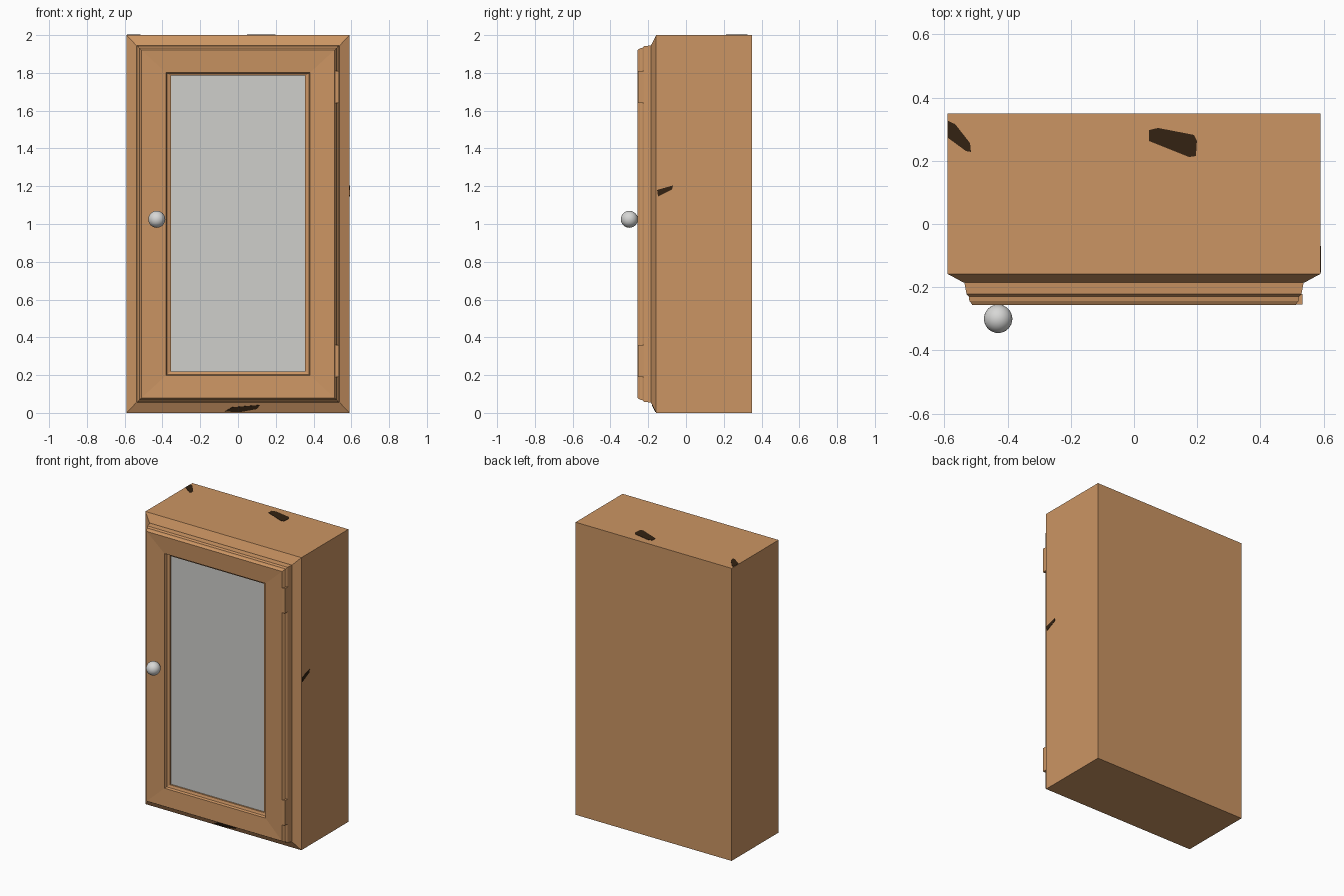
import bpy, bmesh
from mathutils import Vector

if "Cube" in bpy.data.objects:
    bpy.data.objects.remove(bpy.data.objects["Cube"])


def material(name, rgb):
    m = bpy.data.materials.new(name)
    m.diffuse_color = (*rgb, 1)
    m.use_nodes = True
    m.node_tree.nodes["Principled BSDF"].inputs["Base Color"].default_value = m.diffuse_color
    return m


WOOD = material("warm wood", (0.60, 0.30, 0.125))
GLASS = material("pale grey", (0.62, 0.62, 0.60))
METAL = material("knob silver", (0.68, 0.68, 0.67))
DARK = material("dark chip", (0.033, 0.016, 0.006))


def finish(name, bm, mat):
    bmesh.ops.recalc_face_normals(bm, faces=bm.faces)
    me = bpy.data.meshes.new(name)
    bm.to_mesh(me)
    bm.free()
    ob = bpy.data.objects.new(name, me)
    bpy.context.collection.objects.link(ob)
    me.materials.append(mat)
    return ob


def nested_rings(name, rings, mat, cap_back=True, cap_front=True):
    """Loft rectangles given as (half width, bottom z, top z, y), back to front."""
    bm = bmesh.new()
    loops = [[bm.verts.new(p) for p in ((-w, y, a), (w, y, a), (w, y, b), (-w, y, b))]
             for w, a, b, y in rings]
    for p, q in zip(loops, loops[1:]):
        for i in range(4):
            j = (i + 1) % 4
            bm.faces.new((p[i], p[j], q[j], q[i]))
    if cap_back:
        bm.faces.new(loops[0])
    if cap_front:
        bm.faces.new(loops[-1])
    return finish(name, bm, mat)


def box(name, lo, hi, mat):
    return nested_box(name, Vector(lo), Vector(hi), mat)


def nested_box(name, lo, hi, mat):
    bm = bmesh.new()
    bmesh.ops.create_cube(bm, size=1)
    for v in bm.verts:
        v.co = [(lo[i] + hi[i]) / 2 + v.co[i] * (hi[i] - lo[i]) for i in range(3)]
    return finish(name, bm, mat)


def chip(name, points, normal):
    """Very thin dark plate lying on a surface."""
    n = Vector(normal).normalized() * 0.002
    bm = bmesh.new()
    f = bm.faces.new([bm.verts.new(Vector(p)) for p in points])
    top = bmesh.ops.extrude_face_region(bm, geom=[f])["geom"]
    for v in top:
        if isinstance(v, bmesh.types.BMVert):
            v.co += n
    return finish(name, bm, DARK)


# Cabinet body with a bevelled front edge
nested_rings("cabinet_body", [
    (0.59, 0.0, 2.0, 0.35), (0.59, 0.0, 2.0, -0.158), (0.54, 0.053, 1.947, -0.185)], WOOD)

# Mitred door frame: stepped outer moulding, face, stepped inner lip
nested_rings("door_frame", [
    (0.537, 0.055, 1.945, -0.184), (0.530, 0.058, 1.942, -0.222),
    (0.523, 0.068, 1.932, -0.230), (0.521, 0.070, 1.930, -0.243),
    (0.512, 0.078, 1.922, -0.256), (0.382, 0.198, 1.802, -0.248),
    (0.376, 0.203, 1.797, -0.232), (0.356, 0.220, 1.785, -0.226),
    (0.356, 0.220, 1.785, -0.190)], WOOD, False, False)

# Glass panel
box("glass_panel", (-0.357, -0.215, 0.219), (0.357, -0.190, 1.786), GLASS)

# Hinges on the right of the door
for label, z in (("upper", 1.64), ("lower", 0.19)):
    box(label + "_hinge", (0.508, -0.255, z), (0.534, -0.222, z + 0.17), WOOD)

# Round knob
bm = bmesh.new()
bmesh.ops.create_uvsphere(bm, u_segments=32, v_segments=16, radius=0.045)
bmesh.ops.translate(bm, vec=(-0.43, -0.30, 1.025), verts=bm.verts)
knob = finish("door_knob", bm, METAL)
for p in knob.data.polygons:
    p.use_smooth = True

# Dark worn chips on the top, right side and lower bevel
chip("top_chip", [(x, y, 2.0) for x, y in (
    (0.047, 0.297), (0.076, 0.304), (0.19, 0.282), (0.199, 0.263),
    (0.196, 0.215), (0.174, 0.212), (0.047, 0.263))], (0, 0, 1))
chip("top_corner_chip", [(x, y, 2.0) for x, y in (
    (-0.588, 0.326), (-0.566, 0.316), (-0.519, 0.256),
    (-0.516, 0.228), (-0.532, 0.231), (-0.588, 0.272))], (0, 0, 1))
chip("side_chip", [(0.59, y, z) for y, z in (
    (-0.153, 1.18), (-0.069, 1.204), (-0.074, 1.183), (-0.148, 1.146))], (1, 0, 0))
chip("lower_chip", [(x, -0.158 - 0.027 * z / 0.053, z) for x, z in (
    (-0.069, 0.008), (-0.032, 0.03), (0.116, 0.042), (0.10, 0.021), (0.01, 0.005))],
    (0, -0.053, -0.027))
